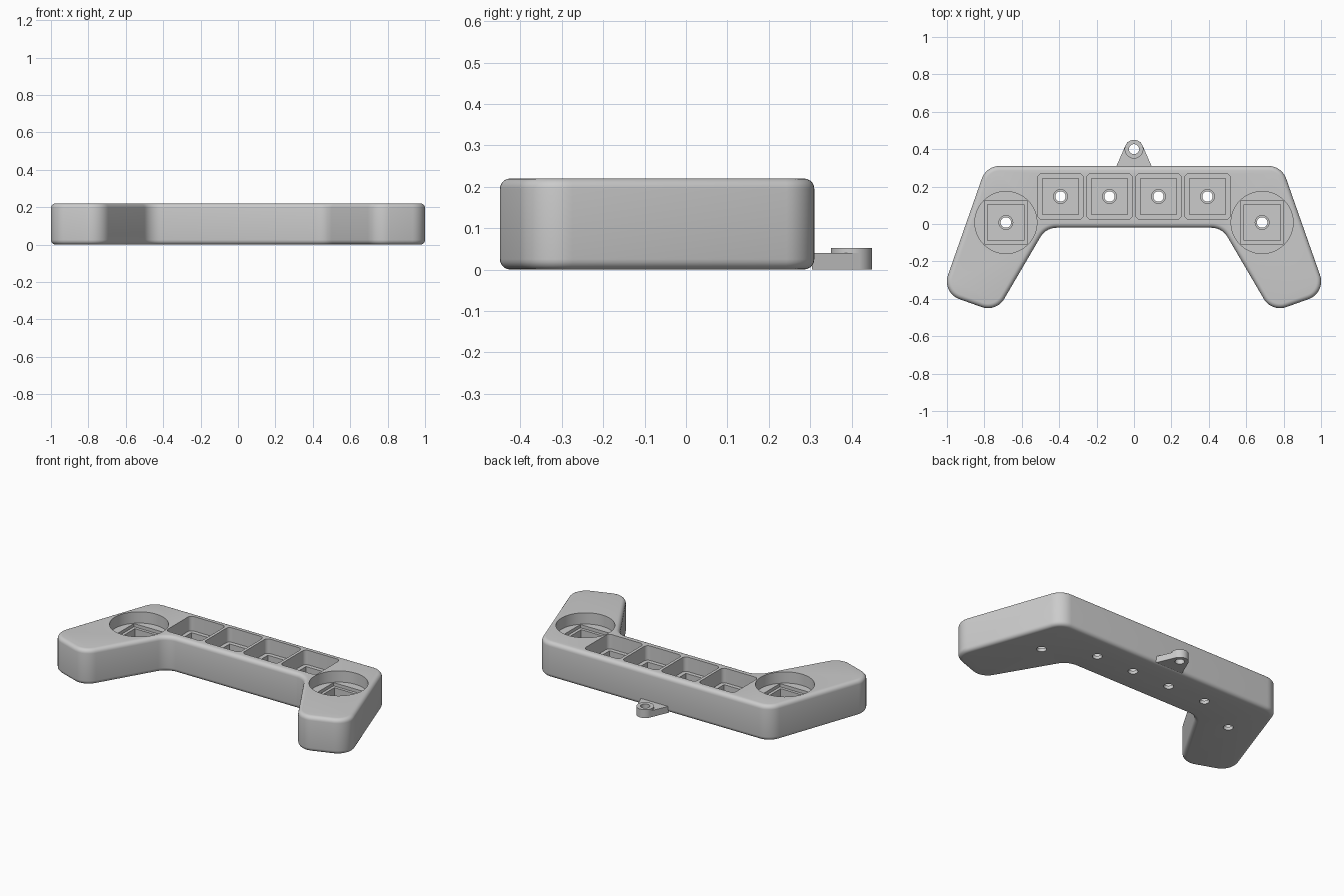
import bpy, bmesh, math
from mathutils import Vector

cube = bpy.data.objects.get("Cube")
if cube:
    bpy.data.objects.remove(cube, do_unlink=True)

grey = bpy.data.materials.new("matte_grey")
grey.use_nodes = True
GREY = (0.6, 0.6, 0.6, 1)
grey.diffuse_color = GREY
grey.node_tree.nodes["Principled BSDF"].inputs["Base Color"].default_value = GREY


def rounded(corners, r, steps=10):
    """Polygon with every corner replaced by a tangent arc."""
    pts = []
    n = len(corners)
    for i in range(n):
        p = Vector(corners[i])
        a = (Vector(corners[i - 1]) - p).normalized()
        b = (Vector(corners[(i + 1) % n]) - p).normalized()
        half = a.angle(b) / 2
        centre = p + (a + b).normalized() * r / math.sin(half)
        start = p + a * r / math.tan(half) - centre
        end = p + b * r / math.tan(half) - centre
        for k in range(steps + 1):
            t = k / steps
            blend = start * math.cos(t * math.pi / 2) + end * math.sin(t * math.pi / 2)
            pts.append(centre + blend.normalized() * r)
    return pts


def circle(x, y, r, n=48):
    return [(x + r * math.cos(math.tau * i / n), y + r * math.sin(math.tau * i / n)) for i in range(n)]


def square(x, y, h):
    return [(x - h, y - h), (x + h, y - h), (x + h, y + h), (x - h, y + h)]


def prism(name, outline, z0, z1):
    bm = bmesh.new()
    face = bm.faces.new([bm.verts.new((p[0], p[1], z0)) for p in outline])
    top = bmesh.ops.extrude_face_region(bm, geom=[face], use_keep_orig=True)["geom"]
    bmesh.ops.translate(bm, vec=(0, 0, z1 - z0), verts=[v for v in top if isinstance(v, bmesh.types.BMVert)])
    bmesh.ops.recalc_face_normals(bm, faces=bm.faces)
    mesh = bpy.data.meshes.new(name)
    bm.to_mesh(mesh)
    bm.free()
    mesh.materials.append(grey)
    obj = bpy.data.objects.new(name, mesh)
    bpy.context.collection.objects.link(obj)
    return obj


def apply(obj, mod):
    bpy.context.view_layer.objects.active = obj
    bpy.ops.object.modifier_apply(modifier=mod.name)


def combine(obj, outline, z0, z1, operation="DIFFERENCE"):
    tool = prism("tool", outline, z0, z1)
    mod = obj.modifiers.new("combine", "BOOLEAN")
    mod.operation = operation
    mod.solver = "EXACT"
    mod.object = tool
    apply(obj, mod)
    bpy.data.objects.remove(tool, do_unlink=True)


def smooth(obj):
    bpy.ops.object.select_all(action="DESELECT")
    obj.select_set(True)
    bpy.context.view_layer.objects.active = obj
    bpy.ops.object.shade_smooth_by_angle(angle=math.radians(30))


# Body: winged outline with softened top and bottom rims
HEIGHT = 0.22
side = [(0.79, 0.31), (1.028, -0.368), (0.736, -0.472), (0.471, -0.02)]
outline = rounded(side + [(-x, y) for x, y in reversed(side)], 0.1)
body = prism("body", outline, 0, HEIGHT)
rim = body.modifiers.new("rim", "BEVEL")
rim.width = 0.025
rim.segments = 5
rim.limit_method = "ANGLE"
rim.angle_limit = math.radians(60)
apply(body, rim)

# Button wells: keycap recess, ledge, switch socket, wire hole
ABOVE = HEIGHT + 0.1
wells = [(x, 0.147, False) for x in (-0.393, -0.131, 0.131, 0.393)]
wells += [(x, 0.008, True) for x in (-0.685, 0.685)]
for x, y, is_round in wells:
    if is_round:
        combine(body, circle(x, y, 0.166, 64), 0.15, ABOVE)
        combine(body, square(x, y, 0.115), 0.13, ABOVE)
    else:
        combine(body, rounded(square(x, y, 0.122), 0.025, 6), 0.13, ABOVE)
    combine(body, square(x, y, 0.097), 0.04, ABOVE)
    combine(body, circle(x, y, 0.037, 32), 0.02, ABOVE)
    combine(body, circle(x, y, 0.028, 32), -0.1, ABOVE)
smooth(body)

# Strap lug: tapered tab with a raised ring around its hole
LUG_Y, LUG_R = 0.4, 0.05
arc = [(LUG_R * math.cos(a), LUG_Y + LUG_R * math.sin(a))
       for a in (math.radians(20 + 7 * i) for i in range(21))]
lug = prism("strap_lug", [(-0.096, 0.305), (0.096, 0.305)] + arc, 0, 0.04)
combine(lug, circle(0, LUG_Y, LUG_R), 0.01, 0.052, "UNION")
combine(lug, circle(0, LUG_Y, 0.027, 32), -0.1, 0.1)
smooth(lug)
